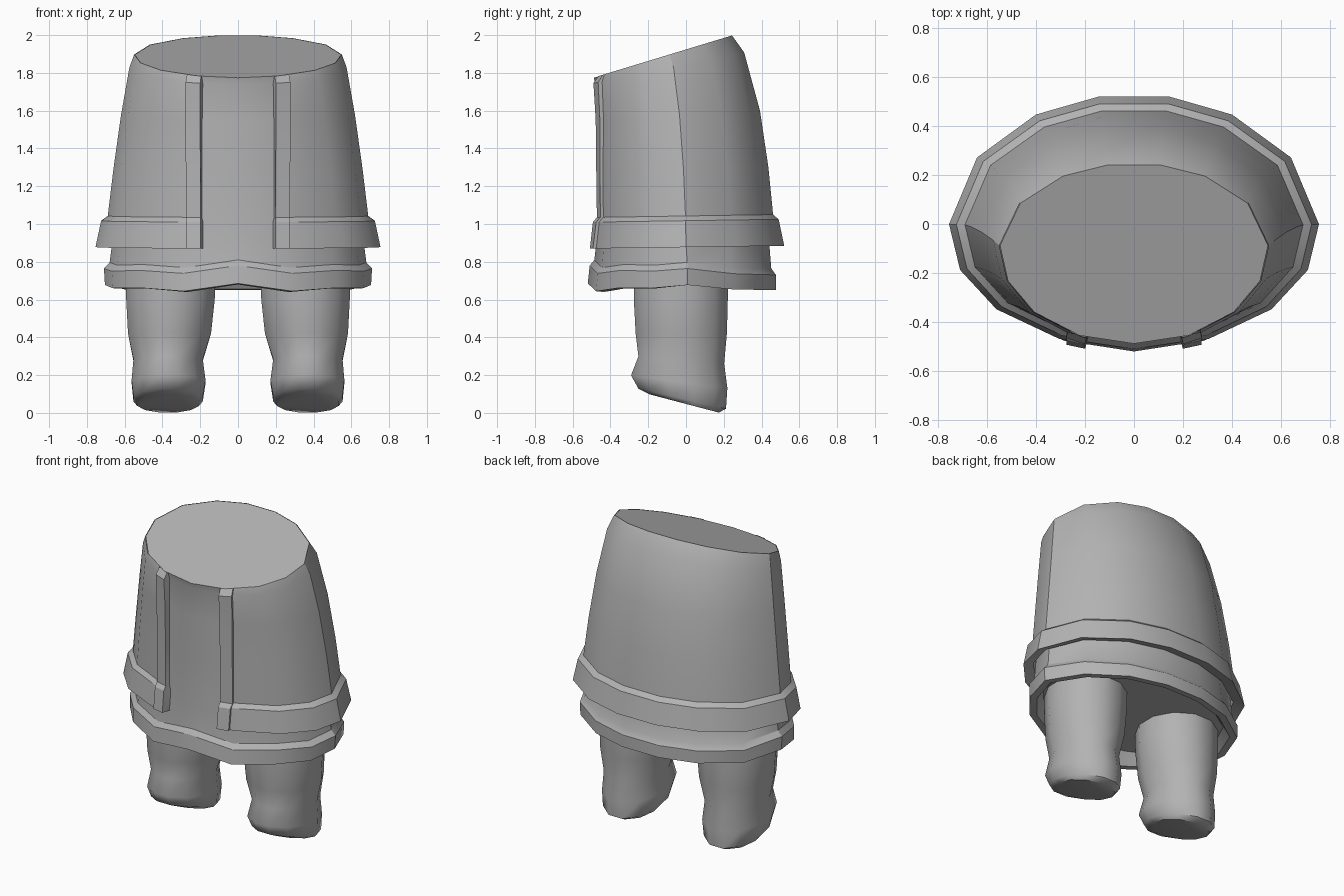
import bpy, bmesh, math
from mathutils import Vector

if "Cube" in bpy.data.objects:
    bpy.data.objects.remove(bpy.data.objects["Cube"])

cloth = bpy.data.materials.new("plain grey")
cloth.diffuse_color = (0.45, 0.45, 0.45, 1)
cloth.use_nodes = True
cloth.node_tree.nodes["Principled BSDF"].inputs["Base Color"].default_value = cloth.diffuse_color


def loft(name, rings, closed=True, bottom=False, top=False, smooth=32):
    """Skin a stack of equal rings, listed from low to high, counterclockwise."""
    bm = bmesh.new()
    rows = [[bm.verts.new(p) for p in ring] for ring in rings]
    n = len(rows[0])
    for lo, hi in zip(rows, rows[1:]):
        for i in range(n if closed else n - 1):
            j = (i + 1) % n
            bm.faces.new((lo[i], lo[j], hi[j], hi[i]))
    if bottom:
        bm.faces.new(rows[0][::-1])
    if top:
        bm.faces.new(rows[-1])
    mesh = bpy.data.meshes.new(name)
    bm.to_mesh(mesh)
    bm.free()
    mesh.materials.append(cloth)
    ob = bpy.data.objects.new(name, mesh)
    bpy.context.collection.objects.link(ob)
    bpy.ops.object.select_all(action='DESELECT')
    ob.select_set(True)
    bpy.context.view_layer.objects.active = ob
    bpy.ops.object.shade_smooth_by_angle(angle=math.radians(smooth))
    return ob


def on_ring(ring, a, off=0.0):
    """Point at angle a from the front; ring = half width, y front/mid/back, z front/back."""
    rx, yf, cy, yb, zf, zb = ring
    c = math.cos(a)
    y = cy - ((cy - yf) if c > 0 else (yb - cy)) * c
    z = zf + (zb - zf) * (y - yf) / (yb - yf)
    return Vector((rx * math.sin(a) + off * math.sin(a), y - off * c, z))


HALF = [24, 48, 70, 92, 122, 148, 169]
SIDES = [math.radians(d) for d in HALF + [360 - d for d in reversed(HALF)]]

# Coat: hem roll, step, then the tapering body up to the tilted waist
coat = [
    (.69, -.45, -.02, .45, .89, .91),
    (.755, -.51, -.02, .53, .87, .885),
    (.725, -.495, -.02, .50, 1.01, 1.025),
    (.69, -.475, -.02, .47, 1.035, 1.05),
    (.66, -.48, -.03, .445, 1.28, 1.30),
    (.62, -.485, -.05, .40, 1.55, 1.60),
    (.575, -.50, -.08, .315, 1.74, 1.91),
    (.55, -.49, -.10, .25, 1.775, 2.0),
]
GAP, BAND = .195, .27
rows = []
for r in coat:
    edge = math.asin(GAP / r[0])
    rows.append([on_ring(r, a) for a in [edge] + SIDES + [2 * math.pi - edge]])
loft("coat", rows, closed=False)

# Raised bands along both front edges of the coat
for side, name in ((1, "coat_band_right"), (-1, "coat_band_left")):
    rows = []
    for k, r in enumerate(coat):
        lift = .0 if k == len(coat) - 1 else .016
        cols = [(GAP, -.04), (GAP, lift), (BAND, lift), (BAND + .005, -.01)]
        if side < 0:
            cols.reverse()
        rows.append([on_ring(r, side * math.asin(x / r[0]), o) for x, o in cols])
    loft(name, rows, closed=False, smooth=25)

# Tunic under the coat, with its own rolled hem and the flat waist cut
tunic = [
    (.62, -.43, -.01, .40, .72, .72),
    (.66, -.475, -.01, .44, .66, .655),
    (.705, -.52, -.01, .485, .665, .65),
    (.71, -.51, -.01, .485, .76, .73),
    (.68, -.485, -.01, .46, .79, .765),
    (.66, -.47, -.02, .445, .95, .95),
    (.635, -.475, -.03, .42, 1.28, 1.30),
    (.59, -.475, -.05, .37, 1.55, 1.60),
    (.55, -.48, -.08, .29, 1.74, 1.90),
    (.547, -.488, -.10, .248, 1.774, 1.999),
]
rows = [[on_ring(r, a) for a in [0] + SIDES] for r in tunic]
for row in rows[1:5]:        # wavy hem: lifted at the middle, dipping beside it
    row[0].z += .02
    row[1].z -= .02
    row[-1].z -= .02
    row[4].z += .02
    row[-4].z += .02
loft("tunic", rows, bottom=True, top=True)

# Trouser legs: outer x, inner x, y front, y back, z front, z back
leg = [
    (.54, .20, -.20, .18, .10, .0),
    (.56, .18, -.26, .22, .13, .02),
    (.57, .165, -.30, .228, .20, .13),
    (.56, .18, -.26, .21, .30, .26),
    (.59, .135, -.275, .225, .42, .42),
    (.60, .115, -.285, .23, .60, .60),
    (.60, .11, -.285, .23, .75, .75),
]
for side, name in ((1, "leg_right"), (-1, "leg_left")):
    rows = []
    for xo, xi, yf, yb, zf, zb in leg:
        ring = ((xo - xi) / 2, yf, (yf + yb) / 2, yb, zf, zb)
        shift = Vector((side * (xo + xi) / 2, 0, 0))
        rows.append([on_ring(ring, math.radians(15 + 30 * i)) + shift for i in range(12)])
    loft(name, rows, bottom=True, smooth=45)
